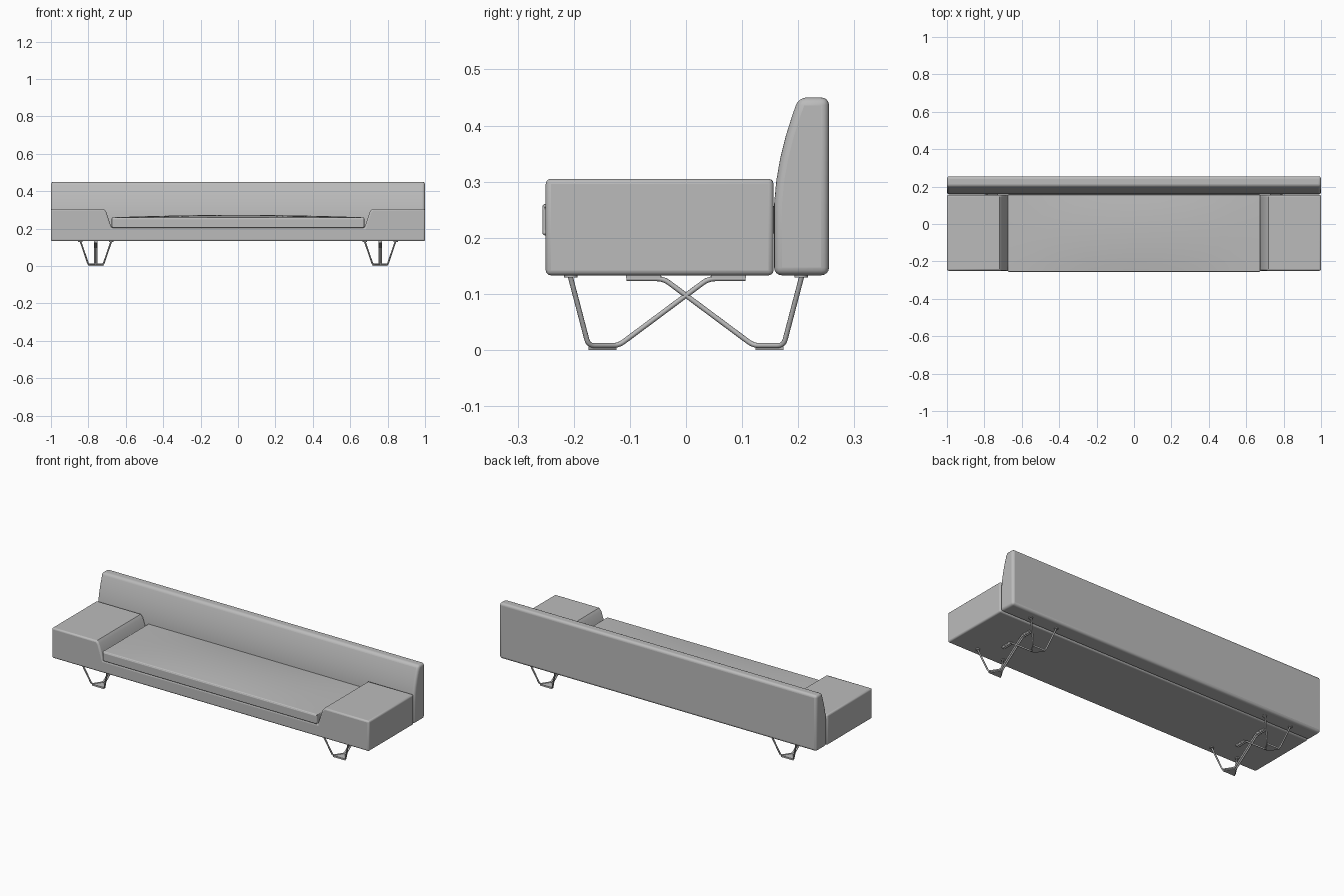
import bpy, bmesh
from mathutils import Vector

if "Cube" in bpy.data.objects:
    bpy.data.objects.remove(bpy.data.objects["Cube"])

grey = bpy.data.materials.new("warm grey")
grey.diffuse_color = (0.5, 0.5, 0.5, 1)
grey.use_nodes = True
grey.node_tree.nodes["Principled BSDF"].inputs["Base Color"].default_value = grey.diffuse_color


def finish(name, bm, bevel=0.0, segments=4, angle=0.5):
    """Turn a bmesh into a smooth-shaded object with rounded edges."""
    bmesh.ops.recalc_face_normals(bm, faces=bm.faces)
    mesh = bpy.data.meshes.new(name)
    bm.to_mesh(mesh)
    bm.free()
    obj = bpy.data.objects.new(name, mesh)
    bpy.context.collection.objects.link(obj)
    mesh.materials.append(grey)
    if bevel:
        mod = obj.modifiers.new("round edges", 'BEVEL')
        mod.width, mod.segments = bevel, segments
        mod.limit_method, mod.angle_limit = 'ANGLE', angle
    bpy.ops.object.select_all(action='DESELECT')
    obj.select_set(True)
    bpy.context.view_layer.objects.active = obj
    bpy.ops.object.shade_smooth_by_angle(angle=0.6)
    return obj


def extrude(name, points, offset, bevel=0.0, segments=4, angle=0.5):
    """Extrude a closed outline along an offset."""
    bm = bmesh.new()
    face = bm.faces.new([bm.verts.new(p) for p in points])
    new = bmesh.ops.extrude_face_region(bm, geom=[face])["geom"]
    bmesh.ops.translate(bm, vec=offset, verts=[v for v in new if isinstance(v, bmesh.types.BMVert)])
    return finish(name, bm, bevel, segments, angle)


def fillet(points, radius):
    """Round the inner corners of a path."""
    pts = [Vector(p) for p in points]
    out = [pts[0]]
    for a, b, c in zip(pts, pts[1:], pts[2:]):
        p = b + (a - b).normalized() * radius
        q = b + (c - b).normalized() * radius
        for i in range(6):
            t = i / 5
            out.append(p * (1 - t) ** 2 + b * 2 * t * (1 - t) + q * t * t)
    return out + [pts[-1]]


def rod(name, points, radius):
    """Round bent wire along a path."""
    cu = bpy.data.curves.new(name, 'CURVE')
    cu.dimensions = '3D'
    cu.bevel_depth, cu.bevel_resolution, cu.use_fill_caps = radius, 2, True
    path = fillet(points, 0.012)
    sp = cu.splines.new('POLY')
    sp.points.add(len(path) - 1)
    for p, v in zip(sp.points, path):
        p.co = (*v, 1)
    cu.materials.append(grey)
    obj = bpy.data.objects.new(name, cu)
    bpy.context.collection.objects.link(obj)
    bpy.ops.object.select_all(action='DESELECT')
    obj.select_set(True)
    bpy.context.view_layer.objects.active = obj
    bpy.ops.object.convert(target='MESH')
    bpy.ops.object.shade_smooth_by_angle(angle=0.9)


# Base with two raised arms and a sloped recess for the cushion
half = [(0.676, 0.203), (0.684, 0.228), (0.705, 0.290), (0.718, 0.305), (1.0, 0.305), (1.0, 0.133)]
outline = half + [(-x, z) for x, z in reversed(half)]
extrude("base_and_arms", [(x, -0.25, z) for x, z in outline], (0, 0.406, 0), 0.009, 3, 0.9)

# Backrest with a curved, leaning front
back = [(0.157, 0.133), (0.255, 0.133), (0.255, 0.45), (0.201, 0.45), (0.190, 0.42),
        (0.178, 0.382), (0.168, 0.342), (0.161, 0.302), (0.157, 0.26)]
extrude("backrest", [(-1, y, z) for y, z in back], (2, 0, 0), 0.014, 4, 0.7)

# Seat cushion with a gently crowned top
bm = bmesh.new()
bmesh.ops.create_cube(bm, size=2)
bmesh.ops.subdivide_edges(bm, edges=bm.edges[:], cuts=9, use_grid_fill=True)
for v in bm.verts:
    x, y, z = v.co
    crown = 0.013 * (1 - x * x) * (1 - y * y) if z > 0.99 else 0
    v.co = (x * 0.675, -0.0495 + y * 0.2065, 0.232 + z * 0.028 + crown)
finish("seat_cushion", bm, 0.018, 4, 0.9)

# Crossed wire legs: two mirrored halves on each side
for side in (-0.76, 0.76):
    for d in (1, -1):
        for s in (1, -1):
            rod("leg_wire", [(side + s * 0.083, d * -0.207, 0.134), (side + s * 0.040, d * -0.174, 0.008),
                             (side + s * 0.005, d * -0.120, 0.008), (side + s * 0.005, d * 0.040, 0.127),
                             (side + s * 0.005, d * 0.106, 0.127)], 0.0045)
            # Round mounting pad under the base
            bm = bmesh.new()
            bmesh.ops.create_cone(bm, cap_ends=True, segments=16, radius1=0.012, radius2=0.012, depth=0.006)
            bmesh.ops.translate(bm, vec=(side + s * 0.083, d * -0.205, 0.132), verts=bm.verts)
            finish("mounting_pad", bm)
        # Tapered foot plate between the wires
        foot = [(-0.040, -0.174), (0.040, -0.174), (0.008, -0.124), (-0.008, -0.124)]
        extrude("foot_plate", [(side + x, d * y, 0.0) for x, y in foot], (0, 0, 0.009))
        # Flat fixing strip holding the inner wire ends
        strip = [(-0.010, 0.045), (0.010, 0.045), (0.010, 0.107), (-0.010, 0.107)]
        extrude("fixing_strip", [(side + x, d * y, 0.128) for x, y in strip], (0, 0, 0.007))
